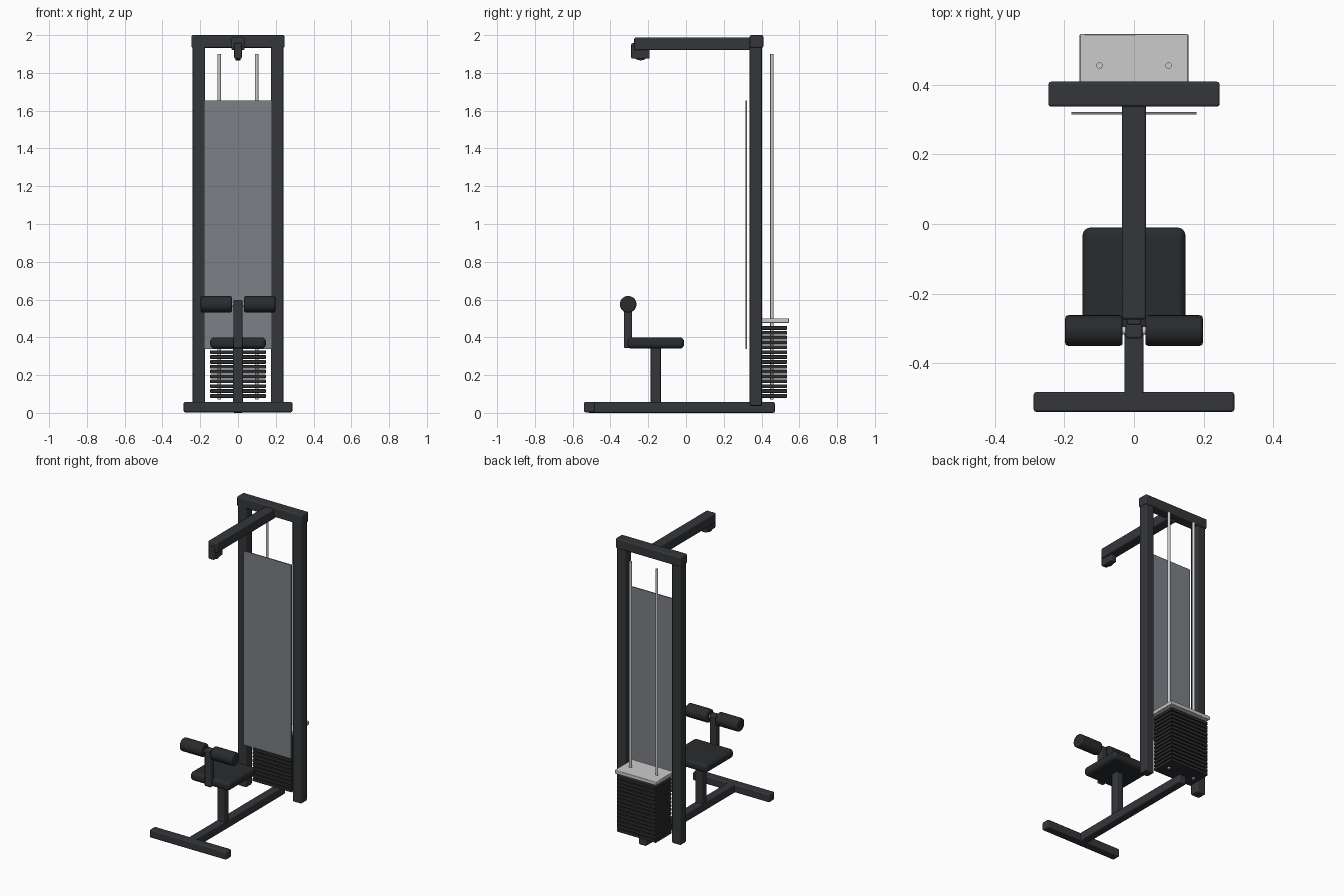
import bpy, math

if "Cube" in bpy.data.objects:
    bpy.data.objects.remove(bpy.data.objects["Cube"])

def mat(name, c):
    m = bpy.data.materials.new(name)
    m.diffuse_color = (*c, 1)
    m.use_nodes = True
    m.node_tree.nodes["Principled BSDF"].inputs["Base Color"].default_value = m.diffuse_color
    return m

BLACK = mat("black_frame", (0.035, 0.037, 0.042))
PAD = mat("black_pad", (0.022, 0.024, 0.026))
PLATE = mat("dark_plate", (0.025, 0.026, 0.028))
STEEL = mat("steel", (0.55, 0.56, 0.58))
PANEL = mat("grey_panel", (0.2, 0.215, 0.235))

def finish(o, name, m, bevel, seg):
    o.name = name
    o.data.materials.append(m)
    bpy.ops.object.shade_smooth_by_angle(angle=math.radians(40))
    if bevel:
        b = o.modifiers.new("bevel", 'BEVEL')
        b.width, b.segments, b.limit_method = bevel, seg, 'ANGLE'
        b.harden_normals = True
    return o

def box(name, x, y, z, m=BLACK, bevel=0.008, seg=2):
    """Box from (min, max) pairs along each axis."""
    r = (x, y, z)
    bpy.ops.mesh.primitive_cube_add(size=1, location=[(a + b) / 2 for a, b in r])
    o = bpy.context.object
    o.scale = [b - a for a, b in r]
    bpy.ops.object.transform_apply(location=False, rotation=False, scale=True)
    return finish(o, name, m, bevel, seg)

def rod(name, loc, radius, length, m, axis='Z', sides=24, bevel=0, seg=3):
    rot = (0, math.pi / 2, 0) if axis == 'X' else (0, 0, 0)
    bpy.ops.mesh.primitive_cylinder_add(vertices=sides, radius=radius, depth=length,
                                        location=loc, rotation=rot)
    return finish(bpy.context.object, name, m, bevel, seg)

# Base
box("front_foot", (-.288, .288), (-.54, -.482), (.003, .058))
box("base_beam", (-.028, .028), (-.52, .47), (0, .058))

# Upright frame and overhead arm
for s, side in ((-1, "left"), (1, "right")):
    box(side + "_upright", (s * .207 - .033, s * .207 + .033), (.337, .402), (.037, 1.97))
box("top_beam", (-.246, .246), (.337, .409), (1.933, 2.0))
box("overhead_arm", (-.035, .035), (-.274, .36), (1.92, 1.988))

# Pulley at the arm tip
box("pulley_bracket", (-.02, .02), (-.29, -.192), (1.875, 1.957), bevel=.006)
rod("pulley_wheel", (0, -.24, 1.913), .047, .028, PLATE, 'X')

# Seat
box("seat_post", (-.027, .027), (-.187, -.133), (.05, .35))
box("seat", (-.148, .148), (-.31, -.01), (.34, .4), PAD, .024, 4)

# Thigh hold-down
box("thigh_pad_post", (-.024, .024), (-.329, -.285), (.343, .598))
rod("thigh_pad_axle", (0, -.306, .575), .012, .16, STEEL, 'X')
for s, side in ((-1, "left"), (1, "right")):
    rod(side + "_thigh_pad", (s * .115, -.306, .575), .044, .165, PAD, 'X', 32, .009)

# Front shield
box("shield_panel", (-.18, .18), (.315, .322), (.337, 1.655), PANEL, 0)

# Weight stack with guide rods
N, pitch = 15, .0257
for i in range(N):
    z = .08 + i * pitch
    box(f"weight_plate_{i + 1}", (-.147, .147), (.365, .535), (z, z + .02), PLATE, .002, 1)
box("top_plate", (-.156, .156), (.355, .545), (.476, .501), STEEL, .003, 1)
for s, side in ((-1, "left"), (1, "right")):
    rod(side + "_guide_rod", (s * .099, .455, .985), .009, 1.83, STEEL, sides=16)
